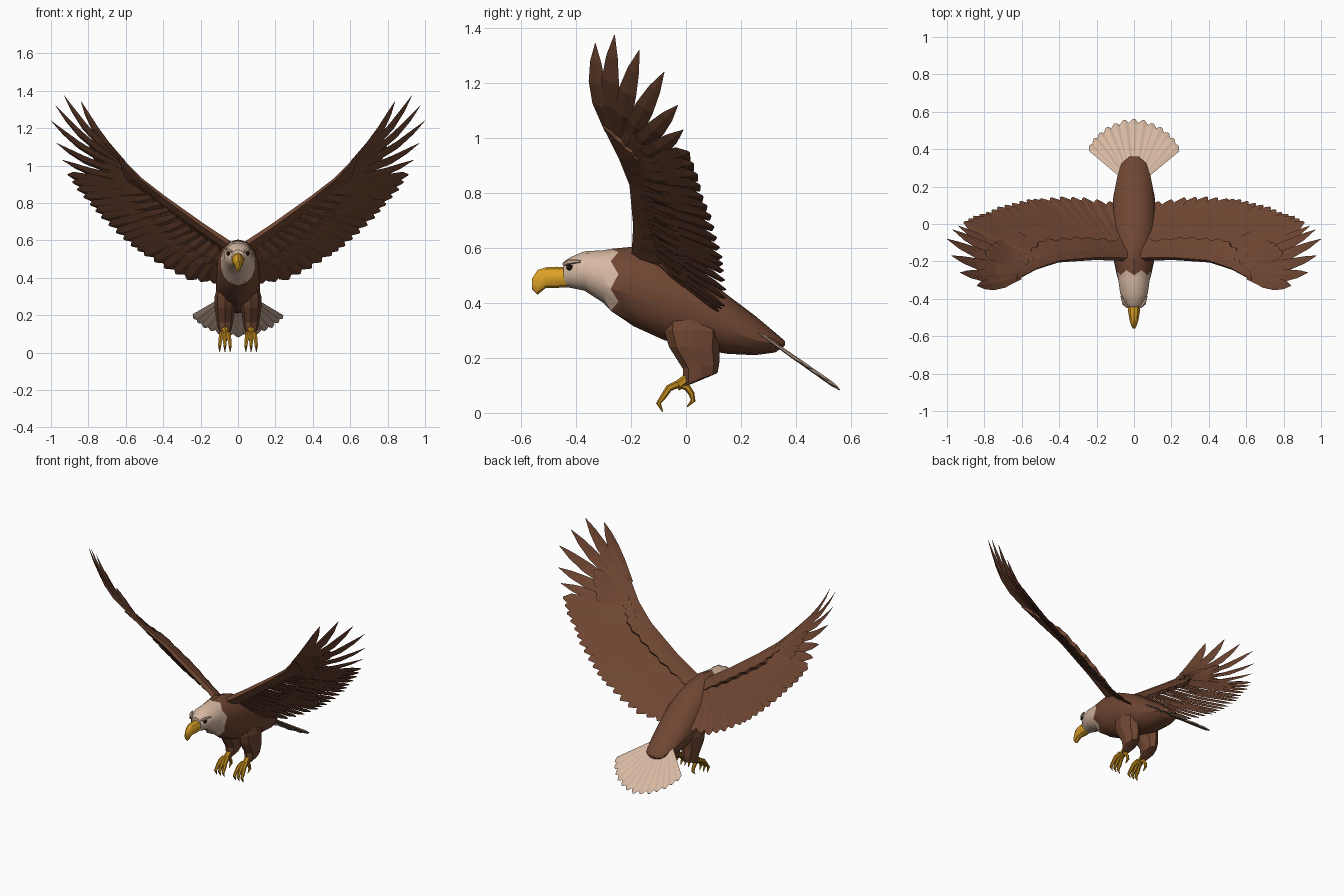
import bpy, bmesh, math
from mathutils import Vector, Matrix

if "Cube" in bpy.data.objects:
    bpy.data.objects.remove(bpy.data.objects["Cube"])


def material(name, rgb):
    m = bpy.data.materials.new(name)
    m.use_nodes = True
    m.diffuse_color = (*rgb, 1)
    m.node_tree.nodes["Principled BSDF"].inputs["Base Color"].default_value = (*rgb, 1)
    return m


BROWN = material("brown plumage", (.16, .061, .032))
CREAM = material("cream plumage", (.67, .48, .36))
YELLOW = material("beak yellow", (.72, .36, .02))
OCHRE = material("foot ochre", (.5, .24, .012))
DARK = material("eye dark", (.03, .015, .01))


def loft(bm, rings, mat_rule=None):
    """Skin a list of closed rings and cap both ends."""
    rows = [[bm.verts.new(p) for p in ring] for ring in rings]
    n = len(rows[0])
    for r in range(len(rows) - 1):
        for i in range(n):
            j = (i + 1) % n
            f = bm.faces.new((rows[r][i], rows[r][j], rows[r + 1][j], rows[r + 1][i]))
            f.material_index = mat_rule(r) if mat_rule else 0
    for r in (0, len(rows) - 1):
        f = bm.faces.new(rows[r])
        f.material_index = mat_rule(max(r - 1, 0)) if mat_rule else 0


def finish(bm, name, mats, mirror=False, smooth=None):
    bmesh.ops.recalc_face_normals(bm, faces=bm.faces)
    me = bpy.data.meshes.new(name)
    bm.to_mesh(me)
    bm.free()
    for m in mats:
        me.materials.append(m)
    ob = bpy.data.objects.new(name, me)
    bpy.context.collection.objects.link(ob)
    if mirror:
        ob.modifiers.new("mirror", 'MIRROR')
    if smooth:
        bpy.ops.object.select_all(action='DESELECT')
        ob.select_set(True)
        bpy.context.view_layer.objects.active = ob
        bpy.ops.object.shade_smooth_by_angle(angle=math.radians(smooth))
    return ob


def along(keys, u):
    """Point at u (0..1) on a polyline of evenly spaced keys."""
    s = min(max(u, 0), 1) * (len(keys) - 1)
    i = min(int(s), len(keys) - 2)
    return Vector(keys[i]).lerp(Vector(keys[i + 1]), s - i)


def y_rings(stations, sides, jag=None):
    """Upright elliptical rings from (y, bottom, top, half width)."""
    rings = []
    for k, (y, lo, hi, hx) in enumerate(stations):
        ring = []
        for i in range(sides):
            a = math.tau * i / sides
            dy = (.014 if i % 2 else -.014) if k == jag else 0
            ring.append((hx * math.sin(a), y + dy, (lo + hi) / 2 + (hi - lo) / 2 * math.cos(a)))
        rings.append(ring)
    return rings


def tube(bm, path, radii, sides=6):
    pts = [Vector(p) for p in path]
    rings = []
    for i, p in enumerate(pts):
        d = (pts[min(i + 1, len(pts) - 1)] - pts[max(i - 1, 0)]).normalized()
        a = d.cross(Vector((1, 0, 0))).normalized()
        b = d.cross(a)
        rings.append([p + radii[i] * (a * math.cos(math.tau * k / sides) + b * math.sin(math.tau * k / sides))
                      for k in range(sides)])
    loft(bm, rings)


def feather(bm, base, tip, normal, width, shape, bow=0, twist=0, thick=.006):
    """Flat diamond-section blade from base to tip."""
    d = tip - base
    n = (Matrix.Rotation(math.radians(twist), 3, d) @ normal).normalized()
    side = n.cross(d).normalized()
    n = d.cross(side).normalized()
    rings = []
    for u, w in shape:
        c = base + d * u - n * bow * d.length * math.sin(math.pi * u)
        rings.append([c + side * width * w, c + n * thick * (w + .1),
                      c - side * width * w, c - n * thick * (w + .1)])
    loft(bm, rings)


BLUNT = ((0, .6), (.5, 1), (.9, .9), (1, .15))
POINTED = ((0, .5), (.35, 1), (.6, 1), (.82, .65), (1, .04))

# Body and head in one skin, with a jagged collar where the colours meet
bm = bmesh.new()
body = [(-.445, .46, .55, .035), (-.42, .455, .567, .056), (-.37, .445, .588, .076),
        (-.3, .4, .592, .086), (-.26, .36, .597, .094), (-.19, .315, .605, .112),
        (-.08, .265, .575, .12), (.06, .23, .5, .122), (.15, .215, .43, .113),
        (.25, .21, .355, .092), (.325, .22, .292, .068), (.36, .245, .262, .025)]
loft(bm, y_rings(body, 14, jag=4), lambda r: 0 if r < 4 else 1)
finish(bm, "body_and_head", [CREAM, BROWN], smooth=28)

# Hooked beak
bm = bmesh.new()
beak = [(-.42, .458, .53, .036), (-.47, .455, .532, .033), (-.51, .455, .53, .026),
        (-.54, .43, .52, .017), (-.56, .45, .49, .006)]
loft(bm, y_rings(beak, 10))
finish(bm, "beak", [YELLOW], smooth=35)

# Eyes with heavy brows
bm = bmesh.new()
bmesh.ops.create_icosphere(bm, subdivisions=1, radius=.013,
                           matrix=Matrix.Translation((.052, -.424, .53)))
finish(bm, "eye", [DARK], mirror=True)
bm = bmesh.new()
tube(bm, [(.034, -.446, .54), (.054, -.425, .55), (.068, -.385, .552)], [.006, .01, .005])
finish(bm, "brow", [CREAM], mirror=True)

# Wing feathers: bases follow the arm, tips follow the trailing edge
TIPS = [(.13, .12, .37), (.27, .14, .39), (.39, .145, .45), (.5, .135, .52),
        (.57, .13, .57), (.65, .11, .64), (.73, .09, .72), (.79, .06, .79),
        (.86, .04, .87), (.91, .01, .95), (.94, -.01, 1.03), (.97, -.03, 1.12),
        (1, -.08, 1.24), (.975, -.17, 1.32), (.93, -.26, 1.375), (.84, -.33, 1.345)]
BASES = [(.06, -.1, .55), (.26, -.12, .68), (.47, -.15, .86), (.57, -.2, .96), (.61, -.28, 1.02)]
N_IN, N_OUT = Vector((-.36, .6, .72)), Vector((-.58, .6, .56))
last = len(TIPS) - 1

bm = bmesh.new()
steps = [i / 2 for i in range(19)] + list(range(10, last + 1))
for s in steps:
    u = s / last
    normal = N_IN.lerp(N_OUT, u).normalized()
    base, tip = along(BASES, u), along(TIPS, u)
    if s > 9:
        feather(bm, base, tip, normal, .036, POINTED, bow=.07, twist=8)
    else:
        feather(bm, base, tip, normal, .042, BLUNT, bow=.03, twist=8)
finish(bm, "flight_feathers", [BROWN], mirror=True)

# Shorter row lining the underside
bm = bmesh.new()
for i in range(18):
    u = i / 17 * .8
    normal = N_IN.lerp(N_OUT, u).normalized()
    base, tip = along(BASES, u), along(TIPS, u)
    drop = normal * .012
    feather(bm, base - drop, base.lerp(tip, .5) - drop, normal, .036, BLUNT, bow=.03, twist=8)
finish(bm, "underwing_coverts", [BROWN], mirror=True)

# Thick wing arm with a scalloped rear edge
LEAD = [(.03, -.19, .575), (.2, -.185, .69), (.4, -.2, .835), (.52, -.24, .93), (.63, -.3, 1.045)]
REAR = [(.05, -.1, .53), (.28, -.08, .685), (.49, -.095, .83), (.595, -.18, .935), (.632, -.29, 1.04)]
bm = bmesh.new()
rings = []
for i in range(25):
    u = i / 24
    n = N_IN.lerp(N_OUT, u).normalized()
    a, b = along(LEAD, u), along(REAR, u)
    b = a.lerp(b, 1.08 if i % 2 else .95)
    t = .024 - .016 * u
    rings.append([a + n * t * .6, a.lerp(b, .35) + n * t, b + n * .011,
                  b - n * .011, a.lerp(b, .35) - n * t, a - n * t * .6])
loft(bm, rings)
finish(bm, "wing_arm", [BROWN], mirror=True)

# Fanned tail
bm = bmesh.new()
root = Vector((0, .19, .343))
back = Vector((0, .82, -.575)).normalized()
up = Vector((0, .575, .82)).normalized()
for i in range(-6, 7):
    a = math.radians(i * 6.6)
    d = Vector((1, 0, 0)) * math.sin(a) + back * math.cos(a)
    length = .452 - .085 * (abs(i) / 6) ** 1.5
    lift = up * .003 * (i % 2)
    feather(bm, root + d * .06 + lift, root + d * length + lift, up, .031,
            ((0, .25), (.5, .65), (.92, 1), (1, .25)), twist=6)
finish(bm, "tail_fan", [CREAM])

# Feathered thighs: (height, centre y, half depth, half width, forward tilt)
bm = bmesh.new()
rings = []
for z, y, hy, hx, tilt in [(.37, .02, .09, .035, 0), (.3, .025, .105, .055, 0), (.24, .03, .092, .055, 0),
                           (.17, .055, .066, .045, .01), (.125, .053, .062, .036, .02),
                           (.1, .0, .02, .02, .005)]:
    rings.append([(.07 + hx * math.sin(math.tau * k / 8), y + hy * math.cos(math.tau * k / 8),
                   z + tilt * math.cos(math.tau * k / 8)) for k in range(8)])
loft(bm, rings)
finish(bm, "thigh", [BROWN], mirror=True)

# Feet: shank, three front toes and one rear toe, each ending in a talon
bm = bmesh.new()
tube(bm, [(.07, .01, .13), (.07, -.015, .11), (.07, -.035, .095)], [.018, .018, .017])
thin = [.014, .013, .011, .009, .002]
for spread in (-1, 0, 1):
    tube(bm, [(.07 + spread * .012, -.03, .105), (.07 + spread * .02, -.062, .09),
              (.07 + spread * .026, -.082, .06), (.07 + spread * .028, -.1, .035),
              (.07 + spread * .028, -.085, .004)], thin)
tube(bm, [(.07, -.02, .105), (.07, .005, .092), (.07, .02, .07), (.07, .026, .045), (.07, .004, .022)], thin)
finish(bm, "foot", [OCHRE], mirror=True, smooth=35)
